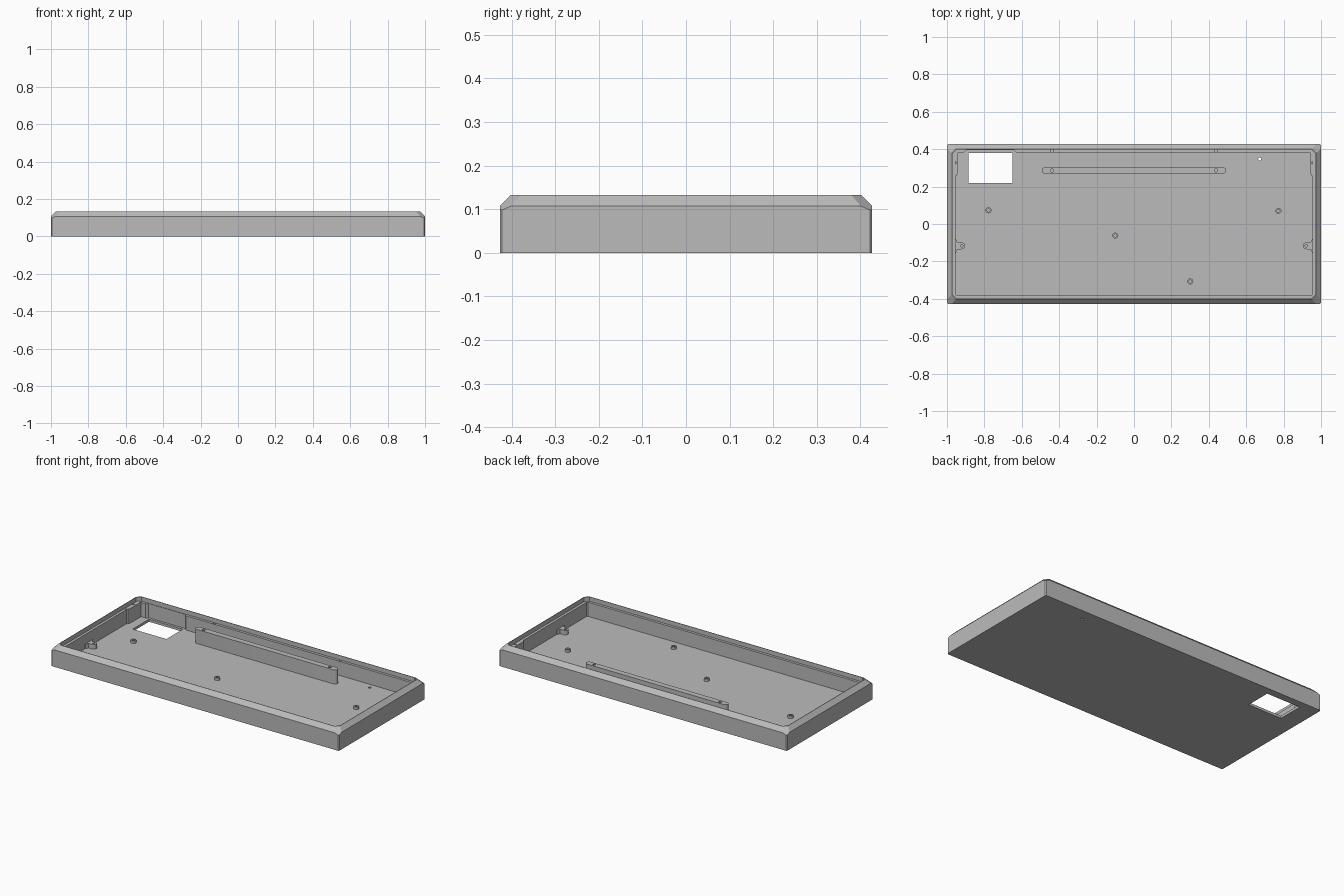
import bpy, bmesh, math

if "Cube" in bpy.data.objects:
    bpy.data.objects.remove(bpy.data.objects["Cube"])

HX, HY = 1.0, 0.427      # half footprint
FLOOR, LEDGE, TOP = 0.016, 0.105, 0.133

grey = bpy.data.materials.new("light grey plastic")
grey.diffuse_color = (0.5, 0.5, 0.5, 1)
grey.use_nodes = True
grey.node_tree.nodes["Principled BSDF"].inputs["Base Color"].default_value = grey.diffuse_color


def make_object(name, bm):
    bmesh.ops.recalc_face_normals(bm, faces=bm.faces)
    mesh = bpy.data.meshes.new(name)
    bm.to_mesh(mesh)
    bm.free()
    mesh.materials.append(grey)
    obj = bpy.data.objects.new(name, mesh)
    bpy.context.collection.objects.link(obj)
    return obj


def octagon(x, y, c):
    """Rectangle of half size x, y with corners cut by c."""
    return [(x, -y + c), (x, y - c), (x - c, y), (-x + c, y),
            (-x, y - c), (-x, -y + c), (-x + c, -y), (x - c, -y)]


def loft(name, rings):
    bm = bmesh.new()
    loops = [[bm.verts.new((px, py, z)) for px, py in pts] for pts, z in rings]
    n = len(loops[0])
    for a, b in zip(loops, loops[1:]):
        for i in range(n):
            j = (i + 1) % n
            bm.faces.new((a[i], a[j], b[j], b[i]))
    bm.faces.new(loops[0][::-1])
    bm.faces.new(loops[-1])
    return make_object(name, bm)


def prism(name, pts, z0, z1):
    return loft(name, [(pts, z0), (pts, z1)])


def circle(x, y, r, n=20):
    return [(x + r * math.cos(2 * math.pi * i / n),
             y + r * math.sin(2 * math.pi * i / n)) for i in range(n)]


def slot(x0, x1, y, r, n=8):
    right = [(x1 + r * math.cos(a), y + r * math.sin(a))
             for a in (math.pi * (i / n - 0.5) for i in range(n + 1))]
    left = [(x0 + x1 - px, 2 * y - py) for px, py in right]
    return right + left


def cut(obj, pts, z0, z1):
    tool = prism("cutter", pts, z0, z1)
    mod = obj.modifiers.new("cut", "BOOLEAN")
    mod.operation = "DIFFERENCE"
    mod.solver = "EXACT"
    mod.object = tool
    bpy.context.view_layer.objects.active = obj
    bpy.ops.object.modifier_apply(modifier=mod.name)
    bpy.data.objects.remove(tool, do_unlink=True)


# Tray: outer wall, chamfered rim, recessed ledge and floor in one shell
tray = loft("tray", [
    (octagon(HX, HY, 0.005), 0),
    (octagon(HX, HY, 0.005), 0.098),
    (octagon(HX, HY, 0.026), 0.107),
    (octagon(HX - 0.026, HY - 0.026, 0.022), TOP),
    (octagon(HX - 0.029, HY - 0.029, 0.022), TOP),
    (octagon(HX - 0.029, HY - 0.029, 0.022), LEDGE),
    (octagon(0.955, 0.382, 0.006), LEDGE),
    (octagon(0.955, 0.382, 0.006), FLOOR),
])

# Window in the floor and the shallow relief in the wall behind it
cut(tray, [(-0.885, 0.218), (-0.65, 0.218), (-0.65, 0.38), (-0.885, 0.38)], -0.05, 0.08)
cut(tray, [(-0.91, 0.37), (-0.63, 0.37), (-0.63, 0.382), (-0.642, 0.395),
           (-0.898, 0.395), (-0.91, 0.382)], FLOOR, 0.12)
# Pin hole through the floor, screw holes in the back ledge
cut(tray, circle(0.672, 0.348, 0.008), -0.05, 0.05)
for sx in (-1, 1):
    cut(tray, circle(sx * 0.438, 0.391, 0.008), 0.06, 0.12)

# Long rail with rounded ends and two screw holes
rail = prism("rail", slot(-0.475, 0.475, 0.286, 0.018), FLOOR, LEDGE)
for sx in (-1, 1):
    cut(rail, circle(sx * 0.438, 0.286, 0.009), 0.06, 0.12)

for sx, side in ((-1, "left"), (1, "right")):
    # Full height pad in each back corner
    pad = prism(side + "_corner_pad", [(sx * x, y) for x, y in (
        (0.958, 0.255), (0.965, 0.255), (0.965, 0.385), (0.942, 0.385),
        (0.942, 0.275), (0.947, 0.261))], FLOOR, LEDGE + 0.003)
    cut(pad, circle(sx * 0.957, 0.328, 0.008), 0.06, 0.12)
    # Low rounded screw tab on each side wall
    nose = [(0.921 + 0.018 * math.cos(a), -0.117 + 0.018 * math.sin(a))
            for a in (math.pi * (0.5 + i / 10) for i in range(11))]
    tab_pts = [(0.96, -0.077), (0.953, -0.08), (0.944, -0.099)] + nose + [
        (0.944, -0.135), (0.953, -0.154), (0.96, -0.157)]
    tab = prism(side + "_screw_tab", [(sx * x, y) for x, y in tab_pts], FLOOR, 0.045)
    cut(tab, circle(sx * 0.921, -0.117, 0.007), 0.02, 0.06)

# Small hollow standoffs on the floor
for i, (x, y) in enumerate(((-0.778, 0.073), (0.772, 0.07), (-0.1, -0.062), (0.301, -0.307))):
    post = prism("standoff_%d" % (i + 1), circle(x, y, 0.016), FLOOR, 0.032)
    cut(post, circle(x, y, 0.008), 0.018, 0.05)

# Smooth the round parts while keeping sharp edges
for obj in bpy.context.scene.objects:
    bpy.ops.object.select_all(action="DESELECT")
    obj.select_set(True)
    bpy.context.view_layer.objects.active = obj
    bpy.ops.object.shade_smooth_by_angle(angle=math.radians(25))
